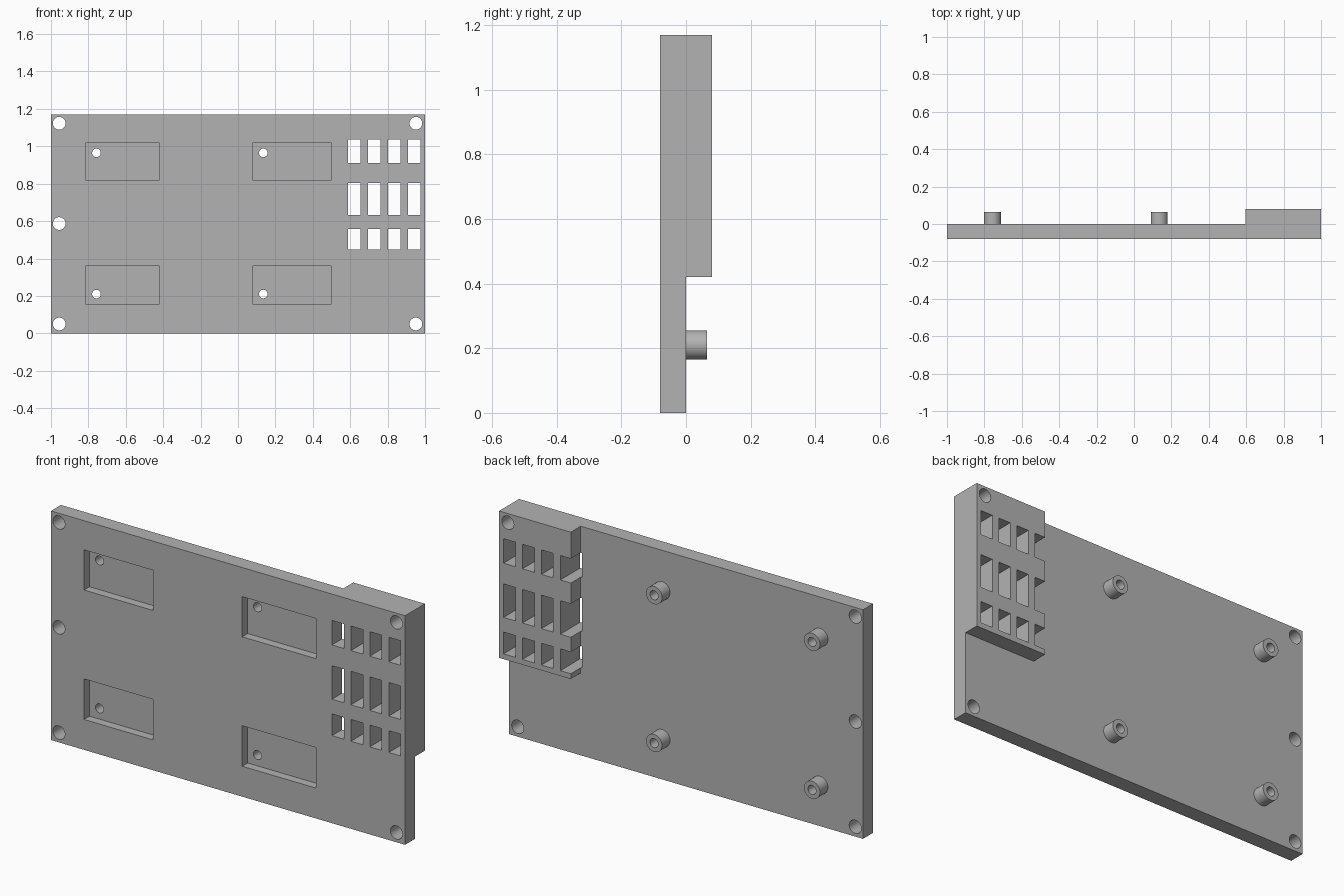
import bpy
import math

default = bpy.data.objects.get("Cube")
if default:
    bpy.data.objects.remove(default, do_unlink=True)

grey = bpy.data.materials.new("plain grey")
grey.use_nodes = True
colour = (0.45, 0.45, 0.45, 1)
grey.diffuse_color = colour
grey.node_tree.nodes["Principled BSDF"].inputs["Base Color"].default_value = colour


def box(name, x, y, z):
    """Box from (low, high) ranges."""
    ranges = (x, y, z)
    bpy.ops.mesh.primitive_cube_add(size=1, location=[sum(r) / 2 for r in ranges])
    ob = bpy.context.object
    ob.name = name
    ob.scale = [r[1] - r[0] for r in ranges]
    bpy.ops.object.transform_apply(location=True, rotation=True, scale=True)
    ob.data.materials.append(grey)
    return ob


def rod(name, x, z, radius, y):
    """Cylinder running front to back."""
    bpy.ops.mesh.primitive_cylinder_add(
        vertices=48, radius=radius, depth=y[1] - y[0],
        location=(x, sum(y) / 2, z), rotation=(math.pi / 2, 0, 0))
    ob = bpy.context.object
    ob.name = name
    bpy.ops.object.transform_apply(location=True, rotation=True, scale=True)
    ob.data.materials.append(grey)
    return ob


def combine(target, tool, operation):
    """Apply a boolean and discard the tool."""
    tool.hide_render = True
    mod = target.modifiers.new(operation.lower(), 'BOOLEAN')
    mod.operation = operation
    mod.solver = 'EXACT'
    mod.object = tool
    bpy.context.view_layer.objects.active = target
    bpy.ops.object.modifier_apply(modifier=mod.name)
    bpy.data.objects.remove(tool, do_unlink=True)


THROUGH = (-0.2, 0.2)
HEIGHT = 1.17

# Flat plate with the thick slotted block at its back
panel = box("mounting_panel", (-1, 1), (-0.08, 0), (0, HEIGHT))
combine(panel, box("slot_block", (0.595, 1), (-0.08, 0.08), (0.42, HEIGHT)), 'UNION')

# Standoffs on the back, each behind a front pocket
pocket_x = {-0.757: (-0.814, -0.423), 0.135: (0.08, 0.498)}
pocket_z = {0.21: (0.155, 0.362), 0.965: (0.816, 1.021)}
for x, x_range in pocket_x.items():
    for z, z_range in pocket_z.items():
        combine(panel, rod("standoff", x, z, 0.045, (-0.02, 0.065)), 'UNION')
        combine(panel, box("pocket", x_range, (-0.2, -0.036), z_range), 'DIFFERENCE')
        combine(panel, rod("standoff_hole", x, z, 0.023, THROUGH), 'DIFFERENCE')

# Mounting holes along both sides
for x, heights in ((-0.956, (0.05, 0.587, 1.123)), (0.951, (0.05, 1.123))):
    for z in heights:
        combine(panel, rod("mounting_hole", x, z, 0.034, THROUGH), 'DIFFERENCE')

# Grid of slots; the first column breaks through the side of the block
for column in range(4):
    left = 0.587 + column * 0.107
    for z_range in ((0.447, 0.558), (0.633, 0.804), (0.91, 1.035)):
        combine(panel, box("slot", (left, left + 0.067), THROUGH, z_range), 'DIFFERENCE')

# Smooth round walls, crisp edges
bpy.ops.object.select_all(action='DESELECT')
panel.select_set(True)
bpy.context.view_layer.objects.active = panel
bpy.ops.object.shade_smooth_by_angle(angle=math.radians(30))
